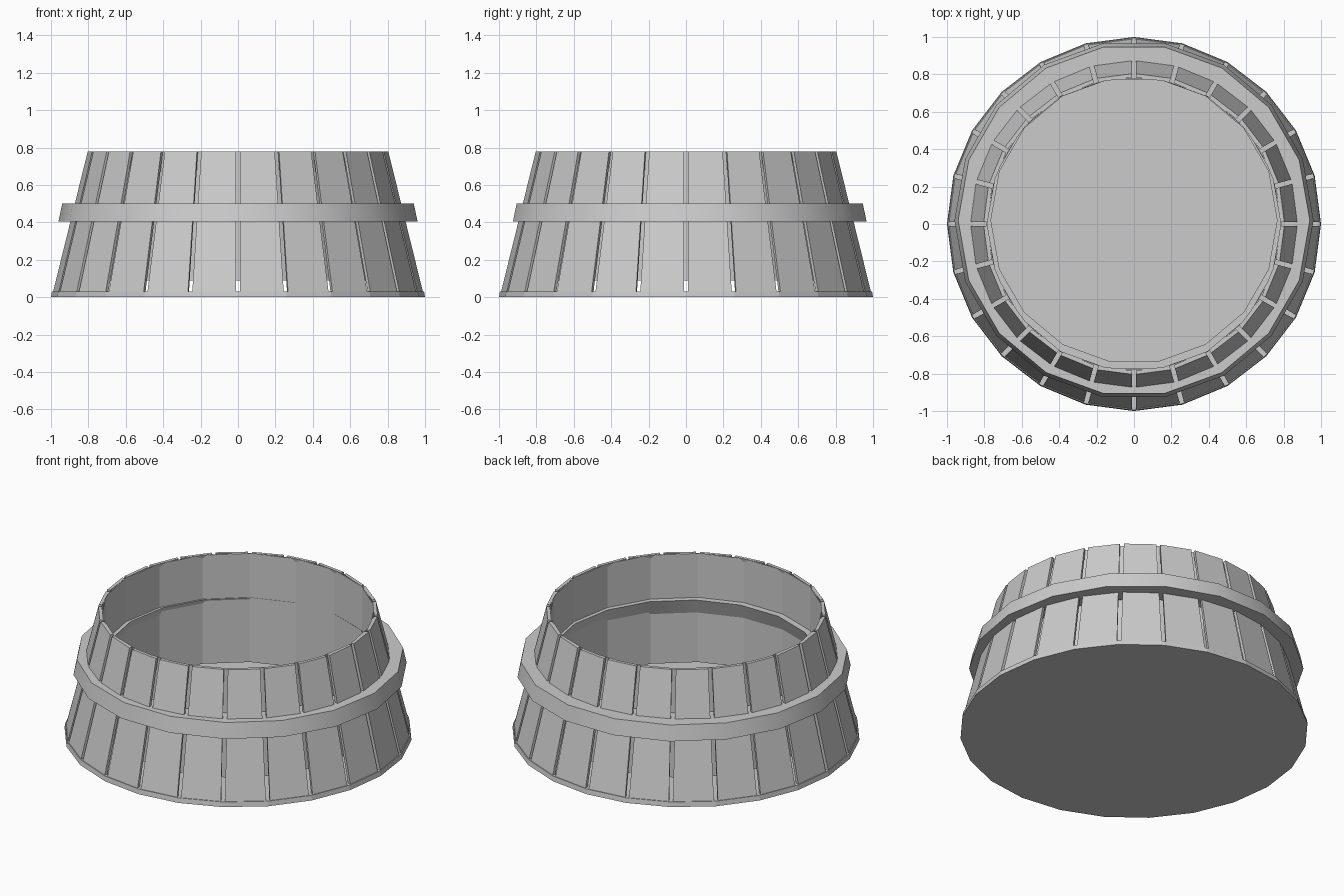
import bpy, bmesh, math
from mathutils import Vector

old = bpy.data.objects.get("Cube")
if old:
    bpy.data.objects.remove(old, do_unlink=True)

grey = bpy.data.materials.new("plain grey")
grey.use_nodes = True
colour = (0.6, 0.6, 0.6, 1)
grey.diffuse_color = colour
grey.node_tree.nodes["Principled BSDF"].inputs["Base Color"].default_value = colour


def finish(name, bm):
    bmesh.ops.recalc_face_normals(bm, faces=bm.faces)
    mesh = bpy.data.meshes.new(name)
    bm.to_mesh(mesh)
    bm.free()
    mesh.materials.append(grey)
    ob = bpy.data.objects.new(name, mesh)
    bpy.context.collection.objects.link(ob)
    return ob


def ring(name, profile, sides, y=0.0):
    """Sweep a closed (radius, height) profile round the z axis."""
    bm = bmesh.new()
    loops = []
    for i in range(sides):
        a = math.tau * i / sides
        loops.append([bm.verts.new((r * math.cos(a), r * math.sin(a) + y, z))
                      for r, z in profile])
    n = len(profile)
    for i in range(sides):
        p, q = loops[i], loops[(i + 1) % sides]
        for j in range(n):
            k = (j + 1) % n
            bm.faces.new((p[j], q[j], q[k], p[k]))
    return finish(name, bm)


STAVES = 24
HALF = math.pi / STAVES

# Base plate
bm = bmesh.new()
bmesh.ops.create_cone(bm, cap_ends=True, segments=STAVES,
                      radius1=1.0, radius2=0.995, depth=0.03)
bmesh.ops.translate(bm, verts=bm.verts, vec=(0, 0, 0.015))
finish("base_plate", bm)

# Leaning staves with narrow gaps between them
GAP, THICK = 0.012, 0.02
bm = bmesh.new()
for i in range(STAVES):
    a = (2 * i + 1) * HALF
    out = Vector((math.cos(a), math.sin(a), 0))
    side = Vector((-math.sin(a), math.cos(a), 0))
    levels = []
    for r, z in ((0.99, 0.03), (0.805, 0.78)):
        quad = []
        for depth, s in ((0, -1), (0, 1), (THICK, 1), (THICK, -1)):
            d = r * math.cos(HALF) - depth
            w = d * math.tan(HALF) - GAP
            quad.append(bm.verts.new(out * d + side * (s * w) + Vector((0, 0, z))))
        levels.append(quad)
    low, high = levels
    bm.faces.new(low[::-1])
    bm.faces.new(high)
    for j in range(4):
        k = (j + 1) % 4
        bm.faces.new((low[j], low[k], high[k], high[j]))
finish("staves", bm)

# Upright inner lining, open below
ring("inner_lining", [(0.785, 0.09), (0.79, 0.09), (0.79, 0.778), (0.785, 0.778)], 18)

# Tapered hoop, set slightly back
hoop = ring("hoop", [(0.80, 0.405), (0.96, 0.405), (0.94, 0.5), (0.765, 0.5)], 18, 0.02)
bpy.ops.object.select_all(action='DESELECT')
hoop.select_set(True)
bpy.context.view_layer.objects.active = hoop
bpy.ops.object.shade_smooth_by_angle(angle=math.radians(35))
